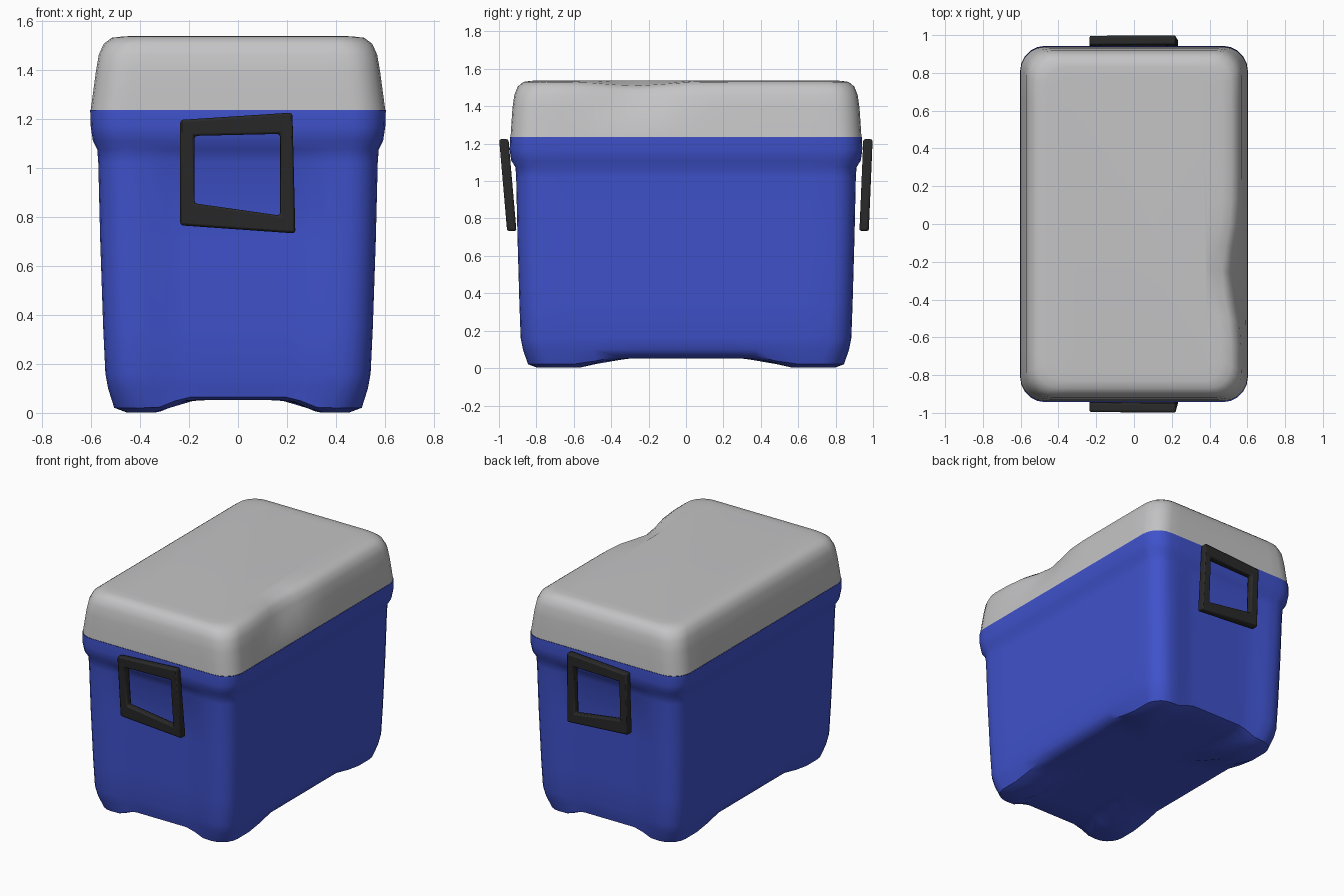
import bpy, bmesh, math

if "Cube" in bpy.data.objects:
    bpy.data.objects.remove(bpy.data.objects["Cube"])


def material(name, rgb):
    m = bpy.data.materials.new(name)
    m.diffuse_color = (*rgb, 1)
    m.use_nodes = True
    m.node_tree.nodes["Principled BSDF"].inputs["Base Color"].default_value = m.diffuse_color
    return m


BLUE = material("cooler blue", (0.05, 0.085, 0.60))
GREY = material("light grey", (0.55, 0.55, 0.56))
BLACK = material("handle black", (0.022, 0.022, 0.022))


def finish(bm, name, mat, angle=40):
    bmesh.ops.recalc_face_normals(bm, faces=bm.faces)
    mesh = bpy.data.meshes.new(name)
    bm.to_mesh(mesh)
    bm.free()
    mesh.materials.append(mat)
    ob = bpy.data.objects.new(name, mesh)
    bpy.context.collection.objects.link(ob)
    bpy.ops.object.select_all(action='DESELECT')
    ob.select_set(True)
    bpy.context.view_layer.objects.active = ob
    bpy.ops.object.shade_smooth_by_angle(angle=math.radians(angle))
    return ob


def ring(hx, hy, r, arc=5, side=12):
    """Rounded rectangle with subdivided straight sides."""
    pts = []
    corners = [(1, 1, 0), (-1, 1, 90), (-1, -1, 180), (1, -1, 270)]
    for sx, sy, a0 in corners:
        for i in range(arc + 1):
            a = math.radians(a0 + 90 * i / arc)
            pts.append((sx * (hx - r) + r * math.cos(a),
                        sy * (hy - r) + r * math.sin(a)))
    out = []
    for k in range(4):
        out += pts[k * (arc + 1):(k + 1) * (arc + 1)]
        a = out[-1]
        b = pts[((k + 1) * (arc + 1)) % len(pts)]
        out += [(a[0] + (b[0] - a[0]) * i / side, a[1] + (b[1] - a[1]) * i / side)
                for i in range(1, side)]
    return out


def loft(levels, shape):
    """Skin rings of (half x, half y, radius, z), capping the last one."""
    bm = bmesh.new()
    prev = None
    for hx, hy, r, z in levels:
        cur = [bm.verts.new(shape(x, y, z)) for x, y in ring(hx, hy, r)]
        if prev:
            n = len(cur)
            for i in range(n):
                j = (i + 1) % n
                bm.faces.new((prev[i], prev[j], cur[j], cur[i]))
        prev = cur
    bm.faces.new(prev)
    return bm


def smooth(a, b, t):
    t = max(0, min(1, (t - a) / (b - a)))
    return t * t * (3 - 2 * t)


# Tub: recessed end panels between corner columns, four low corner feet
def tub_shape(x, y, z):
    if 0.08 < z < 1.05 and abs(y) > 0.8:
        y -= math.copysign(0.02 * (1 - smooth(0.27, 0.38, abs(x))), y)
    if z < 0.1:
        foot = smooth(0.2, 0.34, abs(x)) * smooth(0.38, 0.56, abs(y))
        z -= 0.05 * foot * (1 - smooth(0.05, 0.12, z))
    return x, y, z


finish(loft([
    (0.603, 0.940, 0.13, 1.235),
    (0.601, 0.943, 0.13, 1.17),
    (0.592, 0.935, 0.13, 1.11),
    (0.574, 0.912, 0.12, 1.075),
    (0.570, 0.908, 0.12, 1.02),
    (0.562, 0.901, 0.12, 0.70),
    (0.550, 0.891, 0.12, 0.35),
    (0.541, 0.884, 0.12, 0.16),
    (0.530, 0.872, 0.12, 0.10),
    (0.505, 0.845, 0.12, 0.065),
    (0.455, 0.795, 0.11, 0.052),
    (0.340, 0.660, 0.08, 0.052),
    (0.240, 0.480, 0.05, 0.055),
    (0.150, 0.300, 0.03, 0.055)], tub_shape), "tub", BLUE)


# Lid: domed shoulder with one shallow dent along the right edge
def lid_shape(x, y, z):
    if x > 0.4 and z > 1.28:
        d = math.exp(-((y + 0.27) / 0.2) ** 2) * smooth(1.28, 1.48, z)
        x -= 0.05 * d
        z -= 0.02 * d
    return x, y, z


finish(loft([
    (0.601, 0.938, 0.13, 1.235),
    (0.592, 0.934, 0.13, 1.30),
    (0.580, 0.928, 0.13, 1.39),
    (0.568, 0.918, 0.13, 1.46),
    (0.548, 0.900, 0.13, 1.505),
    (0.515, 0.870, 0.12, 1.530),
    (0.465, 0.830, 0.10, 1.536),
    (0.385, 0.780, 0.05, 1.538)], lid_shape), "lid", GREY)


# Carrying handles: tilted, slightly skewed square frames
def handle(name, side, top_y, bottom_y):
    outer = [(-0.236, 0.765), (0.234, 0.732), (0.222, 1.225), (-0.236, 1.195)]
    inner = [(-0.178, 0.855), (0.172, 0.805), (0.172, 1.138), (-0.178, 1.130)]
    bm = bmesh.new()

    def loop(pts, depth):
        vs = []
        for x, z in pts:
            t = (z - 0.75) / 0.45
            vs.append(bm.verts.new((x, side * (bottom_y + (top_y - bottom_y) * t - depth), z)))
        return vs

    loops = [loop(outer, 0), loop(inner, 0), loop(inner, 0.05), loop(outer, 0.05)]
    for k in range(4):
        a, b = loops[k], loops[(k + 1) % 4]
        for i in range(4):
            j = (i + 1) % 4
            bm.faces.new((a[i], a[j], b[j], b[i]))
    ob = finish(bm, name, BLACK)
    bev = ob.modifiers.new("soft edges", 'BEVEL')
    bev.width = 0.012
    bev.segments = 2


handle("front_handle", -1, 0.997, 0.958)
handle("back_handle", 1, 0.997, 0.978)
